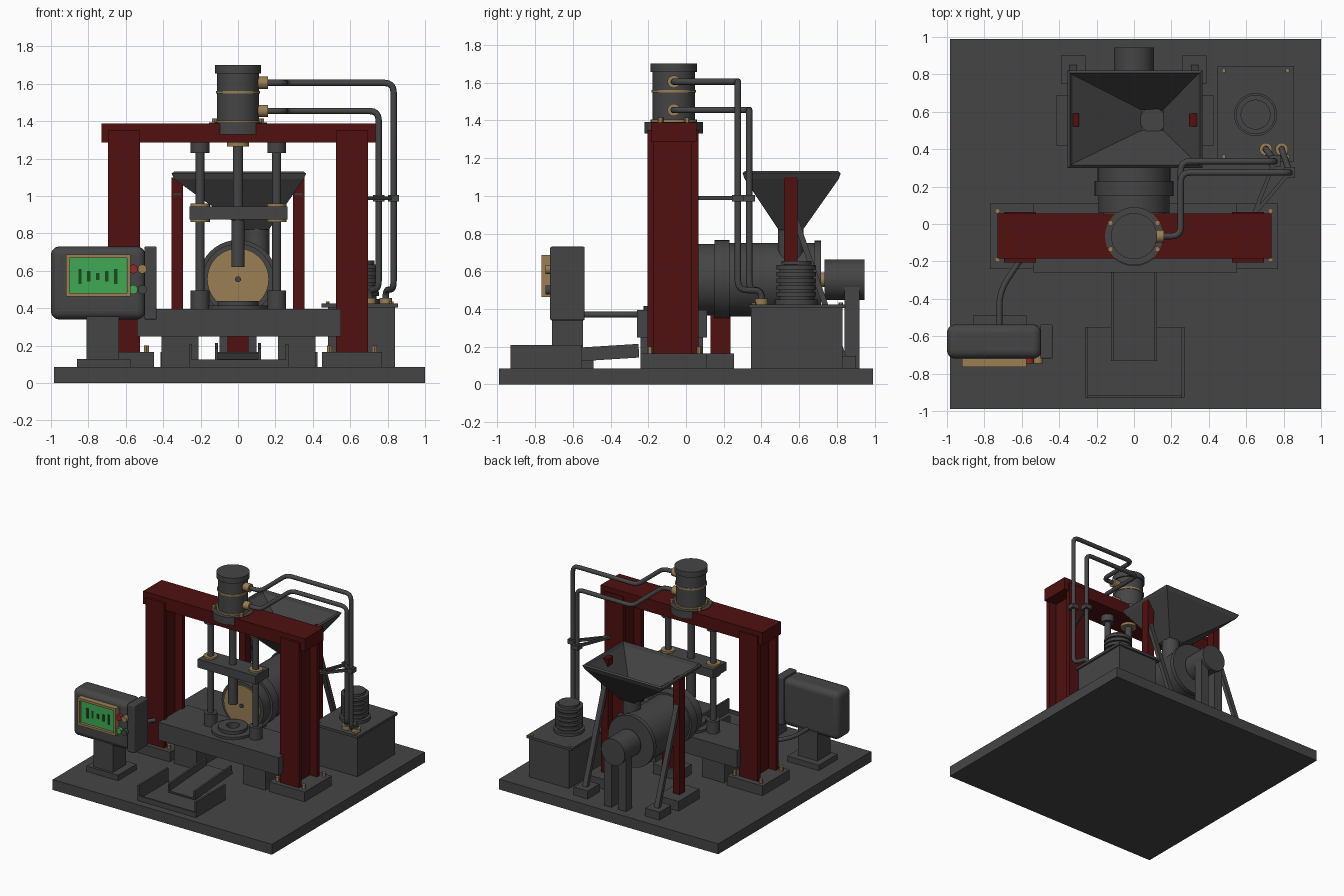
import bpy, bmesh, math
from mathutils import Vector, Matrix

cube = bpy.data.objects.get("Cube")
if cube:
    bpy.data.objects.remove(cube, do_unlink=True)


def material(name, *rgb):
    m = bpy.data.materials.new(name)
    m.use_nodes = True
    m.diffuse_color = (*rgb, 1)
    m.node_tree.nodes["Principled BSDF"].inputs["Base Color"].default_value = (*rgb, 1)
    return m


grey = material("dark_grey_steel", .06, .06, .06)
red = material("dark_red_paint", .08, .005, .005)
brass = material("brass", .32, .21, .09)
green = material("screen_green", .05, .4, .09)
dark_green = material("screen_mark", .01, .07, .015)
button_red = material("button_red", .3, .02, .02)
round_parts = []


def add(name, mesh, mat):
    mesh.materials.append(mat)
    obj = bpy.data.objects.new(name, mesh)
    bpy.context.collection.objects.link(obj)
    return obj


def from_bmesh(name, bm, mat):
    mesh = bpy.data.meshes.new(name)
    bm.to_mesh(mesh)
    bm.free()
    return add(name, mesh, mat)


def box(name, xs, ys, zs, mat=grey, bevel=0):
    bm = bmesh.new()
    bmesh.ops.create_cube(bm, size=1)
    for v in bm.verts:
        v.co = [lo + (c + .5) * (hi - lo) for c, (lo, hi) in zip(v.co, (xs, ys, zs))]
    obj = from_bmesh(name, bm, mat)
    if bevel:
        mod = obj.modifiers.new("rounding", "BEVEL")
        mod.width, mod.segments = bevel, 5
        round_parts.append(obj)
    return obj


def cylinder(name, start, end, radius, mat=grey, sides=40):
    start, end = Vector(start), Vector(end)
    axis = end - start
    turn = axis.to_track_quat("Z", "Y").to_matrix().to_4x4()
    bm = bmesh.new()
    bmesh.ops.create_cone(bm, cap_ends=True, segments=sides, radius1=radius, radius2=radius,
                          depth=axis.length, matrix=Matrix.Translation((start + end) / 2) @ turn)
    obj = from_bmesh(name, bm, mat)
    round_parts.append(obj)
    return obj


def upright(name, x, y, zs, radius, mat=grey, sides=40):
    return cylinder(name, (x, y, zs[0]), (x, y, zs[1]), radius, mat, sides)


def along_y(name, x, z, ys, radius, mat=grey):
    return cylinder(name, (x, ys[0], z), (x, ys[1], z), radius, mat)


def lathe(name, x, y, profile, mat=grey, sides=40):
    bm = bmesh.new()
    verts = [bm.verts.new((r, 0, z)) for r, z in profile]
    edges = [bm.edges.new(pair) for pair in zip(verts, verts[1:] + verts[:1])]
    bmesh.ops.spin(bm, geom=verts + edges, axis=(0, 0, 1), cent=(0, 0, 0),
                   angle=math.tau, steps=sides)
    bmesh.ops.remove_doubles(bm, verts=bm.verts, dist=.0001)
    bmesh.ops.recalc_face_normals(bm, faces=bm.faces)
    bmesh.ops.translate(bm, vec=(x, y, 0), verts=bm.verts)
    round_parts.append(from_bmesh(name, bm, mat))


def pipe(name, corners, radius, bend=.05, mat=grey):
    pts = [Vector(c) for c in corners]
    path = [pts[0]]
    for before, p, after in zip(pts, pts[1:], pts[2:]):
        a = p + (before - p).normalized() * min(bend, (before - p).length / 2)
        b = p + (after - p).normalized() * min(bend, (after - p).length / 2)
        path += [a.lerp(p, t).lerp(p.lerp(b, t), t) for t in (0, .25, .5, .75, 1)]
    path.append(pts[-1])
    curve = bpy.data.curves.new(name, "CURVE")
    curve.dimensions = "3D"
    curve.bevel_depth, curve.bevel_resolution, curve.use_fill_caps = radius, 4, True
    spline = curve.splines.new("POLY")
    spline.points.add(len(path) - 1)
    for sp, p in zip(spline.points, path):
        sp.co = (*p, 1)
    temp = bpy.data.objects.new(name, curve)
    mesh = bpy.data.meshes.new_from_object(temp)
    bpy.data.objects.remove(temp)
    mesh.materials.clear()
    round_parts.append(add(name, mesh, mat))


def bar(name, start, end, width, depth, mat=grey):
    start, end = Vector(start), Vector(end)
    obj = box(name, (-width / 2, width / 2), (-depth / 2, depth / 2), (0, (end - start).length), mat)
    obj.data.transform(Matrix.Translation(start) @ (end - start).to_track_quat("Z", "Y").to_matrix().to_4x4())


PRESS_Y = -.065
DRUM_Z = .555
box("base_plate", (-.985, 1), (-.99, .99), (0, .085))

# Press frame: two flanged columns, feet, bolts and top beam
for side, s in (("right", -1), ("left", 1)):
    cx = s * .61
    box(side + "_column_foot", (cx - .16, cx + .16), (-.24, .11), (.08, .165))
    box(side + "_column_web", (cx - .02, cx + .02), (-.2, .06), (.16, 1.35), red)
    for end, y in (("front", -.205), ("back", .03)):
        box(f"{side}_{end}_column_flange", (cx - .085, cx + .085), (y, y + .035), (.16, 1.35), red)
    for x in (cx - .12, cx + .12):
        for y in (-.19, .07):
            upright(side + "_foot_bolt", x, y, (.16, .2), .015, brass, 6)
box("top_beam", (-.73, .735), (-.185, .055), (1.285, 1.388), red)

# Press table with legs and die ring
box("press_table", (-.54, .55), (-.26, .11), (.25, .395))
for x in (-.31, .315):
    box("table_leg", (x - .1, x + .1), (-.24, .09), (.08, .26))
lathe("die_ring", 0, PRESS_Y, [(.05, .39), (.16, .39), (.16, .415), (.11, .415), (.11, .44), (.05, .44)])

# Hydraulic cylinder
upright("cylinder_flange", 0, PRESS_Y, (1.33, 1.392), .155)
upright("cylinder_lower_ring", 0, PRESS_Y, (1.39, 1.405), .122, brass)
upright("cylinder_body", 0, PRESS_Y, (1.39, 1.66), .112)
upright("cylinder_middle_ring", 0, PRESS_Y, (1.548, 1.562), .118, brass)
upright("cylinder_cap", 0, PRESS_Y, (1.655, 1.7), .123)
for x in (-.125, .125):
    for y in (-.07, .07):
        upright("flange_bolt", x, PRESS_Y + y, (1.385, 1.415), .016, brass, 6)

# Ram, guide rods and moving crosshead
upright("ram_gland", 0, PRESS_Y, (1.265, 1.29), .06, brass)
upright("ram_rod", 0, PRESS_Y, (.68, 1.3), .028)
upright("ram_punch", 0, PRESS_Y, (.62, .87), .036)
box("crosshead", (-.26, .265), (PRESS_Y - .085, PRESS_Y + .085), (.875, .945))
for x in (-.203, .207):
    upright("guide_rod", x, PRESS_Y, (.39, 1.29), .024)
    upright("guide_top_collar", x, PRESS_Y, (1.23, 1.29), .05)
    upright("guide_bottom_collar", x, PRESS_Y, (.39, .495), .05)
    upright("guide_bushing", x, PRESS_Y, (.86, .96), .052, brass)

# Mixing drum lying along y, with drive motor behind
for part, ys, radius, mat in (("drum_face", (.05, .09), .165, brass), ("drum_front", (.06, .16), .19, grey),
                              ("drum_band", (.15, .23), .21, grey), ("drum_body", (.22, .69), .195, grey),
                              ("drum_back_flange", (.68, .715), .208, grey), ("drive_shaft", (.7, .75), .038, brass),
                              ("drive_motor", (.735, .945), .107, grey), ("face_hub", (.04, .06), .016, grey)):
    along_y(part, 0, DRUM_Z, ys, radius, mat)
box("drum_foot", (-.12, .12), (.1, .255), (.08, .165))
box("drum_support", (-.055, .055), (.13, .235), (.16, .4), red)
for x in (-.065, .065):
    box("motor_post", (x - .035, x + .035), (.84, .92), (.08, .52))

# Hopper with neck, red posts and slanted braces
bm = bmesh.new()
rings = []
for z, (x0, x1), (y0, y1) in ((1.12, (-.355, .365), (.3, .82)), (1.09, (-.34, .35), (.31, .81)),
                              (.82, (.035, .165), (.49, .62))):
    rings.append([bm.verts.new((x, y, z)) for x, y in ((x0, y0), (x1, y0), (x1, y1), (x0, y1))])
for low, high in zip(rings[1:], rings):
    for i in range(4):
        j = (i + 1) % 4
        bm.faces.new((low[i], low[j], high[j], high[i]))
hopper = from_bmesh("hopper", bm, grey)
wall = hopper.modifiers.new("wall", "SOLIDIFY")
wall.thickness, wall.offset = .02, -1
upright("hopper_neck", .1, .555, (.6, .84), .068)
for s in (-1, 1):
    x = s * .325
    box("hopper_post", (x - .03, x + .03), (.52, .59), (.16, 1.1), red)
    box("hopper_post_foot", (x - .09, x + .1), (.42, .69), (.08, .165))
    box("brace_foot", (x - .065, x + .065), (.75, .9), (.08, .15))
    bar("hopper_brace", (x, .84, .13), (x, .53, 1.02), .04, .03)

# Oil tank with pump motor
box("oil_tank", (.48, .84), (.345, .83), (.08, .41))
box("tank_lid", (.447, .855), (.333, .845), (.405, .425))
upright("pump_base", .65, .585, (.42, .45), .115)
upright("pump_core", .65, .585, (.44, .63), .09)
for i in range(5):
    z = .465 + i * .036
    upright("pump_fin", .65, .585, (z, z + .024), .105)
upright("pump_cap", .65, .585, (.635, .655), .08)
for x in (.48, .82):
    for y in (.36, .82):
        upright("lid_bolt", x, y, (.42, .435), .012, brass, 6)

# Hydraulic pipes with fittings and clamps
for z, y, x, end_x in ((1.605, .275, .832, .79), (1.455, .335, .752, .705)):
    cylinder("cylinder_port", (.1, PRESS_Y, z), (.16, PRESS_Y, z), .033, brass)
    pipe("hydraulic_pipe", [(.12, PRESS_Y, z), (.25, PRESS_Y, z), (.25, y, z), (x, y, z),
                            (x, y, .5), (end_x, .4, .5), (end_x, .4, .42)], .017)
    upright("tank_port", end_x, .4, (.42, .455), .034, brass)
    box("pipe_clamp", (x - .03, x + .03), (y - .03, y + .03), (.97, 1.005))
    bar("pipe_bracket", (.64, .05, .988), (x, y, .988), .02, .02)

# Discharge slide and tray
box("tray_floor", (-.26, .27), (-.93, -.55), (.08, .1))
box("tray_front", (-.26, .27), (-.93, -.915), (.08, .125))
for x in (-.26, .255):
    box("tray_side", (x, x + .015), (-.93, -.55), (.08, .21))
bar("slide_floor", (0, -.73, .12), (0, -.25, .15), .24, .015)
for x in (-.115, .115):
    bar("slide_side", (x, -.73, .15), (x, -.25, .18), .015, .07)

# Control box on its pedestal
box("control_foot", (-.86, -.575), (-.73, -.49), (.08, .13))
box("control_pedestal", (-.81, -.635), (-.71, -.545), (.12, .36))
box("control_box", (-1, -.495), (-.72, -.537), (.34, .73), grey, .045)
box("control_side_panel", (-.5, -.435), (-.72, -.537), (.34, .73), grey, .008)
box("screen", (-.905, -.59), (-.742, -.715), (.475, .675), green)
for zs in ((.463, .482), (.668, .687)):
    box("screen_frame_bar", (-.92, -.575), (-.765, -.715), zs, brass)
for xs in ((-.92, -.902), (-.593, -.575)):
    box("screen_frame_post", xs, (-.765, -.715), (.463, .687), brass)
for i, half in enumerate((.04, .028, .018, .028, .04)):
    x = -.845 + i * .048
    box("screen_mark", (x - .009, x + .009), (-.746, -.74), (.57 - half, .57 + half), dark_green)
for x, z, mat in ((-.56, .61, button_red), (-.512, .61, brass), (-.56, .5, green), (-.512, .5, grey)):
    along_y("control_button", x, z, (-.745, -.7), .024, mat)
pipe("control_cable", [(-.72, -.55, .37), (-.72, -.36, .37), (-.6, -.18, .37)], .016, .08)

# Smooth shading on rounded parts
bpy.ops.object.select_all(action="DESELECT")
for obj in round_parts:
    obj.select_set(True)
bpy.context.view_layer.objects.active = round_parts[0]
bpy.ops.object.shade_smooth_by_angle(angle=math.radians(35))
